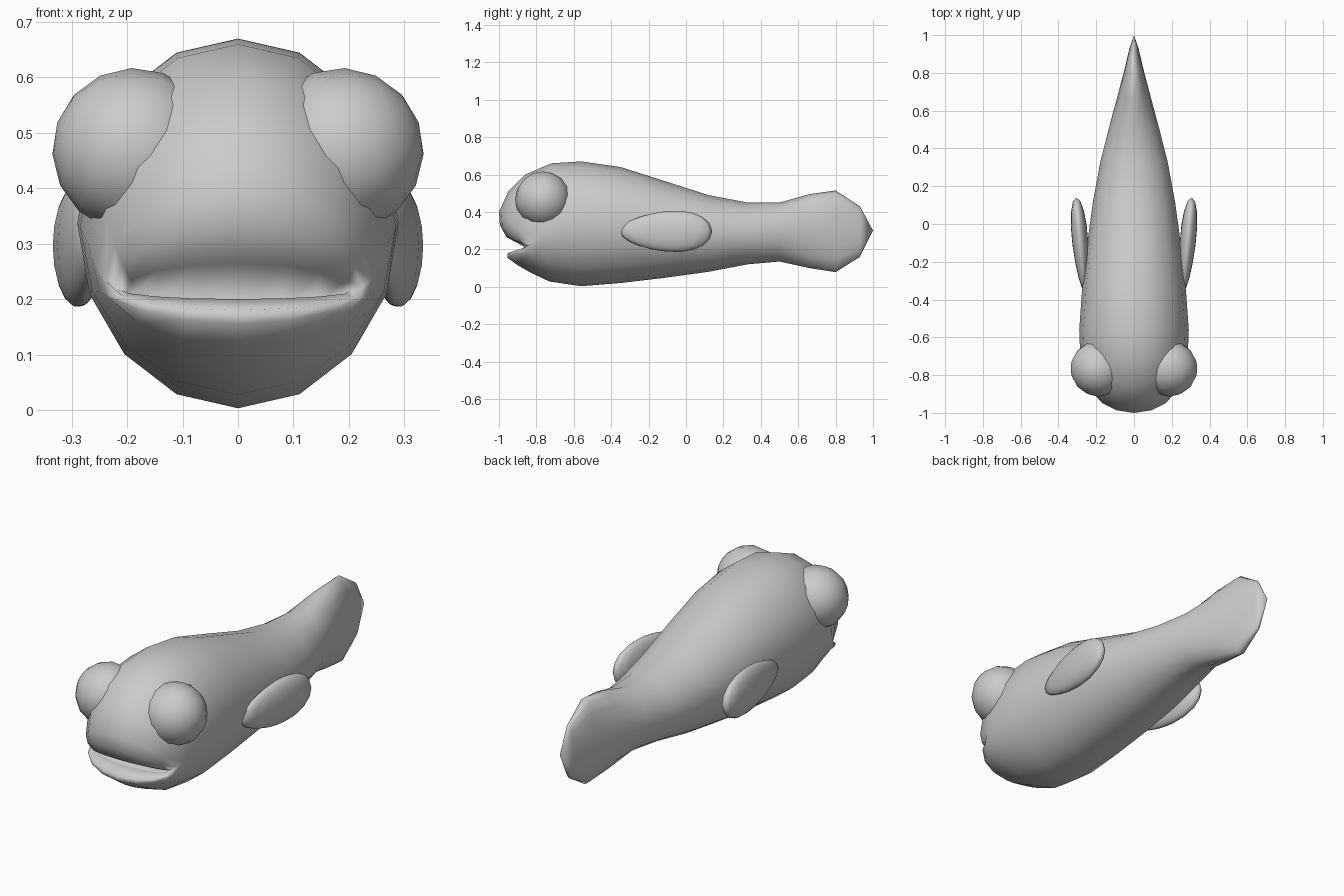
import bpy, bmesh, math
from mathutils import Matrix, Euler

if "Cube" in bpy.data.objects:
    bpy.data.objects.remove(bpy.data.objects["Cube"], do_unlink=True)

grey = bpy.data.materials.new("soft grey")
grey.use_nodes = True
grey.diffuse_color = (0.6, 0.6, 0.6, 1)
grey.node_tree.nodes["Principled BSDF"].inputs["Base Color"].default_value = (0.6, 0.6, 0.6, 1)

SIDES = 16


def finish(name, bm):
    """Turn a bmesh into a smooth grey object."""
    bmesh.ops.recalc_face_normals(bm, faces=bm.faces)
    for f in bm.faces:
        f.smooth = True
    mesh = bpy.data.meshes.new(name)
    bm.to_mesh(mesh)
    bm.free()
    mesh.materials.append(grey)
    obj = bpy.data.objects.new(name, mesh)
    bpy.context.collection.objects.link(obj)
    return obj


def ring(bm, top, side, bottom):
    """Oval loop through a top (y, z), a side (x, y, z) and a bottom (y, z)."""
    x, y, z = side
    loop = []
    for i in range(SIDES):
        a = math.tau * i / SIDES
        c = math.cos(a)
        end = top if c > 0 else bottom
        loop.append(bm.verts.new((x * math.sin(a),
                                  y + (end[0] - y) * abs(c),
                                  z + (end[1] - z) * abs(c))))
    return loop


# Mouth and head loops, from inside the mouth outwards
head = [
    ((-0.80, 0.18), (0.20, -0.82, 0.215), (-0.80, 0.18)),
    ((-0.96, 0.265), (0.21, -0.83, 0.216), (-0.89, 0.20)),
    ((-0.995, 0.33), (0.225, -0.83, 0.22), (-0.955, 0.18)),
    ((-1.0, 0.40), (0.24, -0.82, 0.235), (-0.955, 0.155)),
    ((-0.95, 0.51), (0.255, -0.80, 0.26), (-0.90, 0.115)),
    ((-0.86, 0.60), (0.27, -0.77, 0.30), (-0.83, 0.075)),
    ((-0.72, 0.66), (0.285, -0.69, 0.33), (-0.73, 0.028)),
]
# Body and tail stations: y, top, bottom, half width
stations = [
    (-0.56, 0.67, 0.003, 0.29), (-0.35, 0.64, 0.02, 0.275),
    (-0.12, 0.567, 0.047, 0.25), (0.12, 0.49, 0.08, 0.217),
    (0.33, 0.45, 0.12, 0.178), (0.5, 0.45, 0.135, 0.135),
    (0.66, 0.495, 0.10, 0.092), (0.8, 0.515, 0.078, 0.055),
    (0.93, 0.43, 0.16, 0.024),
]

bm = bmesh.new()
loops = [ring(bm, *h) for h in head]
loops += [ring(bm, (y, t), (w, y, (t + b) / 2), (y, b)) for y, t, b, w in stations]
for a, b in zip(loops, loops[1:]):
    for i in range(SIDES):
        j = (i + 1) % SIDES
        bm.faces.new((a[i], a[j], b[j], b[i]))
tip = bm.verts.new((0, 1, 0.3))
for i in range(SIDES):
    bm.faces.new((loops[-1][i], loops[-1][(i + 1) % SIDES], tip))
# Close the back of the mouth into a slit
bmesh.ops.remove_doubles(bm, verts=loops[0], dist=0.001)
finish("body", bm)

for side, label in ((1, "left"), (-1, "right")):
    # Bulging eye
    bm = bmesh.new()
    bmesh.ops.create_uvsphere(bm, u_segments=16, v_segments=8, radius=0.149)
    turn = Euler((0, side * math.radians(70), 0)).to_matrix().to_4x4()
    bm.transform(Matrix.Translation((side * 0.186, -0.765, 0.468)) @ turn)
    finish(label + "_eye", bm)

    # Side fin, broader towards the back
    bm = bmesh.new()
    bmesh.ops.create_uvsphere(bm, u_segments=16, v_segments=10, radius=1)
    for v in bm.verts:
        grow = 1 + 0.22 * v.co.y
        v.co = (v.co.x * 0.042 * grow, v.co.y * 0.248, v.co.z * 0.108 * grow)
    turn = Euler((0, 0, -side * math.radians(5))).to_matrix().to_4x4()
    bm.transform(Matrix.Translation((side * 0.284, -0.107, 0.296)) @ turn)
    finish(label + "_fin", bm)
